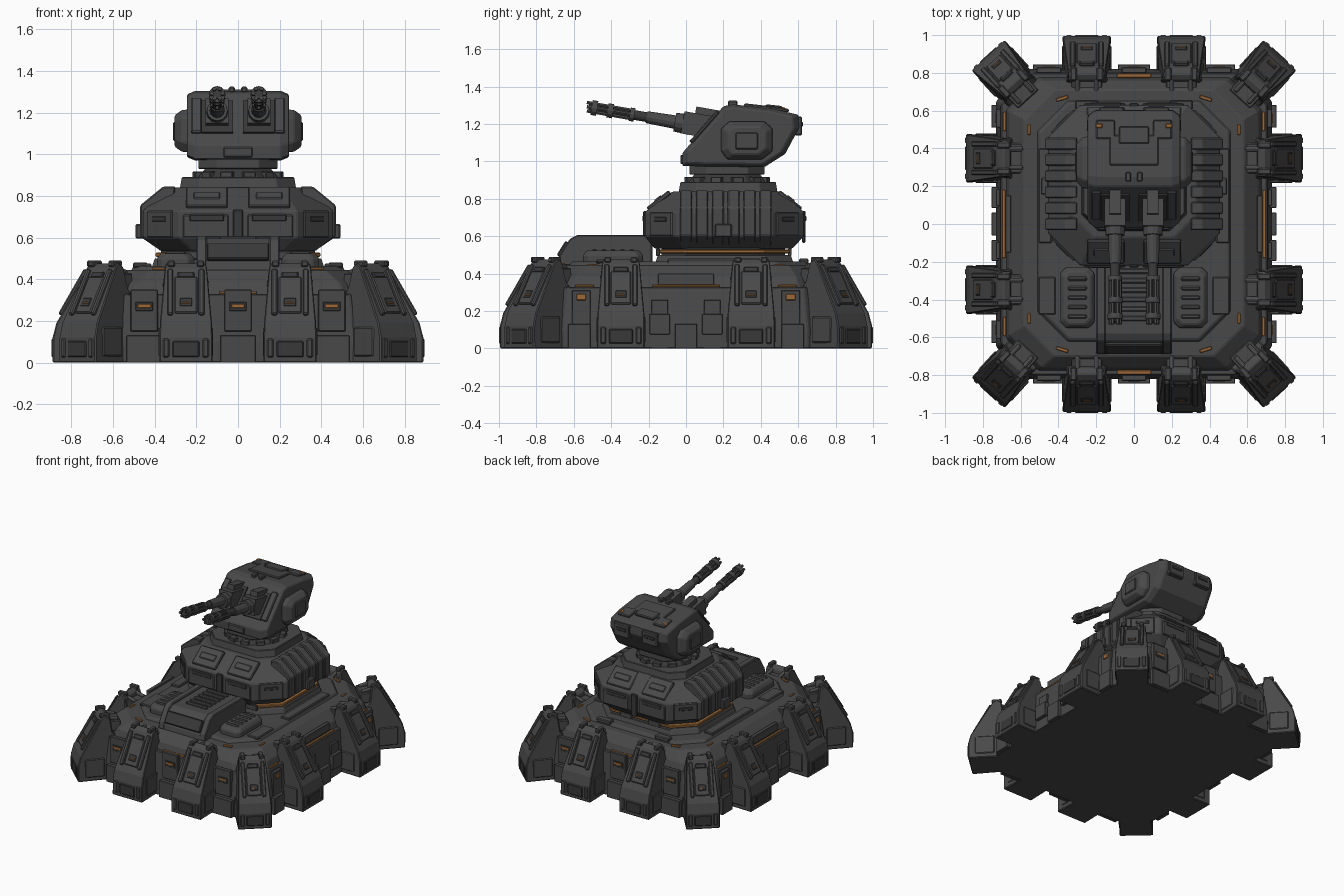
import bpy, bmesh, math
from mathutils import Matrix, Vector, Euler

# ---- materials ----
MATS = []
for n, c in (("armour grey", (0.066, 0.066, 0.066)), ("recess dark grey", (0.04, 0.04, 0.04)),
             ("amber light", (0.33, 0.14, 0.04))):
    m = bpy.data.materials.new(n)
    m.diffuse_color = (*c, 1)
    MATS.append(m)
GREY, DARK, AMBER = 0, 1, 2


class Part:
    """Collects solids into one mesh object."""
    def __init__(self):
        self.bm = bmesh.new()

    def loft(self, rings, mat=GREY):
        rs = [[self.bm.verts.new(p) for p in r] for r in rings]
        fs = [self.bm.faces.new(rs[0]), self.bm.faces.new(rs[-1])]
        n = len(rs[0])
        for a, b in zip(rs, rs[1:]):
            for i in range(n):
                j = (i + 1) % n
                fs.append(self.bm.faces.new((a[i], a[j], b[j], b[i])))
        for f in fs:
            f.material_index = mat

    def box(self, size, loc, mat=GREY, rot=(0, 0, 0)):
        M = Matrix.Translation(loc) @ Euler(rot).to_matrix().to_4x4()
        x, y, z = (s / 2 for s in size)
        self.loft([[M @ Vector((a * x, b * y, k * z)) for a, b in ((-1, -1), (1, -1), (1, 1), (-1, 1))]
                   for k in (-1, 1)], mat)

    def tube(self, p, q, r0, r1, mat=GREY, n=12):
        p, q = Vector(p), Vector(q)
        R = (q - p).to_track_quat('Z', 'Y').to_matrix()
        self.loft([[c + R @ Vector((r * math.cos(t * math.tau / n), r * math.sin(t * math.tau / n), 0))
                    for t in range(n)] for c, r in ((p, r0), (q, r1))], mat)

    def mesh(self, name):
        bmesh.ops.recalc_face_normals(self.bm, faces=self.bm.faces[:])
        me = bpy.data.meshes.new(name)
        self.bm.to_mesh(me)
        for m in MATS:
            me.materials.append(m)
        return me

    def done(self, name, bevel=0.006, me=None, M=Matrix()):
        ob = bpy.data.objects.new(name, me or self.mesh(name))
        ob.matrix_world = M
        bpy.context.collection.objects.link(ob)
        if bevel:
            b = ob.modifiers.new("edge chamfer", 'BEVEL')
            b.width, b.segments, b.limit_method = bevel, 1, 'ANGLE'
        return ob


def octa(hx, y0, y1, c, z):
    """Rectangle with cut corners, at height z."""
    return [(-hx + c, y0, z), (hx - c, y0, z), (hx, y0 + c, z), (hx, y1 - c, z),
            (hx - c, y1, z), (-hx + c, y1, z), (-hx, y1 - c, z), (-hx, y0 + c, z)]


# ---- hull: stepped walls and deck ----
p = Part()
p.loft([octa(0.73, -0.82, 0.82, 0.17, 0), octa(0.73, -0.82, 0.82, 0.17, 0.1),
        octa(0.705, -0.80, 0.80, 0.17, 0.33)])
p.loft([octa(0.685, -0.785, 0.785, 0.17, 0.3), octa(0.66, -0.76, 0.76, 0.17, 0.38),
        octa(0.58, -0.70, 0.71, 0.16, 0.445)])
p.loft([octa(0.52, -0.63, 0.66, 0.16, 0.43), octa(0.50, -0.61, 0.64, 0.16, 0.465)])
p.done("hull")

# ---- wall panels, strips and lights between the legs ----
p = Part()
for s in (-1, 1):
    for x in (0, -0.45, 0.45):
        p.box((0.13, 0.03, 0.2), (x, s * 0.815, 0.25))
        p.box((0.17, 0.03, 0.13), (x, s * 0.83, 0.065))
        p.box((0.085, 0.034, 0.045), (x, s * 0.815, 0.27), DARK)
        p.box((0.065, 0.04, 0.022), (x, s * 0.814, 0.272), AMBER)
    p.box((0.18, 0.022, 0.012), (0, s * 0.785, 0.335), AMBER)
    for y in (-0.57, 0, 0.57):
        p.box((0.03, 0.12, 0.13), (s * 0.74, y, 0.065))
    for y in (-0.14, 0.14):
        p.box((0.04, 0.09, 0.26), (s * 0.71, y, 0.13))
        p.box((0.06, 0.11, 0.11), (s * 0.725, y, 0.13))
    for y in (-0.56, 0.56):
        p.box((0.03, 0.1, 0.3), (s * 0.715, y, 0.16))
        p.box((0.03, 0.05, 0.035), (s * 0.722, y, 0.275), AMBER)
        p.box((0.016, 0.1, 0.012), (s * 0.685, y * 0.97, 0.335), AMBER)
    p.box((0.02, 0.36, 0.012), (s * 0.69, 0, 0.335), AMBER)
    p.box((0.03, 0.3, 0.06), (s * 0.665, 0, 0.37))
    for y in (-1, 1):   # deck corner lights
        p.box((0.065, 0.018, 0.012), (s * 0.38, y * 0.665, 0.451), AMBER, (0, 0, s * y * -0.3))
        p.box((0.016, 0.055, 0.012), (s * 0.555, y * 0.5, 0.446), AMBER)
p.done("wall_details", 0.003)

# ---- buttress leg (outward = +x, outer foot at x = 0), reused twelve times ----
p = Part()
prof = [(0, 0, .128), (0, .12, .128), (-.018, .19, .126), (-.17, .455, .103), (-.2, .48, .095),
        (-.235, .46, .095), (-.25, .36, .11), (-.3, .3, .11), (-.3, 0, .12)]
p.loft([[(d, s * w, z) for d, z, w in prof] for s in (-1, 1)])
A, B, tilt = Vector((-.018, 0, .19)), Vector((-.17, 0, .455)), -math.atan2(.152, .265)


def plate(t, y, w, h, th, mat):
    P = A + (B - A) * t
    p.box((th, w, h), (P.x, y, P.z), mat, (0, tilt, 0))


for s in (-1, 1):
    plate(0.55, s * 0.075, 0.028, 0.25, 0.03, GREY)       # slope rails
    p.box((0.07, 0.035, 0.03), (-0.2, s * 0.07, 0.475))   # top lugs
    p.box((0.012, 0.03, 0.09), (0, s * 0.095, 0.07))
    p.box((0.14, 0.012, 0.14), (-0.12, s * 0.125, 0.1))
    p.tube((-.22, s * .05, .45), (-.3, s * .05, .43), .016, .016, GREY, 6)
plate(0.5, 0, 0.11, 0.2, 0.02, GREY)
plate(0.86, 0, 0.08, 0.035, 0.024, DARK)
plate(0.36, 0, 0.065, 0.05, 0.026, DARK)
plate(0.34, 0, 0.045, 0.016, 0.03, AMBER)
p.box((0.012, 0.13, 0.08), (-0.001, 0, 0.065), DARK)
p.box((0.09, 0.16, 0.08), (-0.27, 0, 0.39))
leg = p.mesh("buttress_leg")
spots = []
for s in (-1, 1):
    for q in (-1, 1):
        spots.append((q * 0.25, s * 0.995, s * 90))
        spots.append((s * 0.89, q * 0.348, 0 if s > 0 else 180))
        spots.append((s * 0.772, q * 0.893, math.degrees(math.atan2(q * 0.77, s * 0.70))))
for i, (x, y, a) in enumerate(spots):
    M = Matrix.Translation((x, y, 0)) @ Matrix.Rotation(math.radians(a), 4, 'Z')
    if i % 3 == 2:
        M = M @ Matrix.Diagonal((1, 0.93, 1, 1))
    p.done("buttress_leg_%d" % (i + 1), 0.007, leg, M)

# ---- forward ramp housing and flanking deck pods ----
p = Part()
ramp = [(-.69, .43), (-.68, .48), (-.62, .575), (-.58, .595), (-.18, .595), (-.18, .43)]
p.loft([[(x, y, z) for y, z in ramp] for x in (-0.17, 0.17)])
for s in (-1, 1):
    p.loft([[(x, y, z + .012) for y, z in ramp] for x in (s * 0.15, s * 0.2)])
    r = [octa(0.09, -.55, -.23, .03, .43), octa(0.09, -.55, -.23, .03, .5), octa(0.07, -.53, -.25, .03, .525)]
    p.loft([[(x + s * 0.3, y, z) for x, y, z in k] for k in r])
    for i in range(5):
        p.box((0.1, 0.022, 0.014), (s * 0.3, -0.49 + i * 0.05, 0.526))
    p.box((0.07, 0.5, 0.03), (s * 0.47, 0.15, 0.465))     # deck side runners
    p.box((0.09, 0.2, 0.02), (s * 0.46, -0.38, 0.465))
    p.box((0.12, 0.05, 0.03), (s * 0.25, 0.63, 0.465))
p.box((0.3, 0.09, 0.03), (0, -0.655, 0.53), DARK, (math.radians(58), 0, 0))
for i in range(6):
    p.box((0.18, 0.028, 0.02), (0, -0.5 + i * 0.05, 0.598))
p.done("ramp_housing")

# ---- pedestal with amber band ----
p = Part()
p.loft([octa(.42, -.17, .58, .14, .44), octa(.40, -.15, .56, .14, .5)])
p.loft([octa(.395, -.15, .555, .14, .508), octa(.395, -.15, .555, .14, .528)], AMBER)
p.loft([octa(.37, -.13, .53, .14, .49), octa(.37, -.13, .53, .14, .56)], DARK)
for s in (-1, 1):
    p.box((0.1, 0.02, 0.04), (s * 0.22, -0.15, 0.515))    # clamps over the band
    p.box((0.1, 0.02, 0.04), (s * 0.12, 0.555, 0.515))
p.done("pedestal", 0.004)

# ---- mid body ----
p = Part()
p.loft([octa(.37, -.17, .57, .15, .535), octa(.455, -.22, .63, .17, .60),
        octa(.455, -.22, .63, .17, .73), octa(.33, -.07, .51, .12, .84)])
rib = [(.34, .55), (.39, .55), (.47, .605), (.47, .755), (.36, .845), (.3, .845)]
for s in (-1, 1):
    for y in (-0.0, 0.085, 0.17, 0.255, 0.34, 0.425):
        p.loft([[(s * x, y + k, z) for x, z in rib] for k in (-.032, .032)])
    p.box((0.04, 0.09, 0.07), (s * 0.472, 0.2, 0.63))
    # front and rear armour blocks with slot recesses
    for y, q in ((-.215, -1), (.625, 1)):
        p.box((0.22, 0.03, 0.11), (s * 0.155, y, 0.655))
        p.box((0.17, 0.03, 0.035), (s * 0.15, y + q * 0.003, 0.695), DARK)
        p.box((0.2, 0.15, 0.025), (s * 0.15, y - q * 0.07, 0.79), GREY,
              (q * -math.atan2(.11, .14), 0, 0))
        p.box((0.13, 0.05, 0.014), (s * 0.15, y - q * 0.065, 0.8), GREY, (q * -math.atan2(.11, .14), 0, 0))
        # angled corner blocks
        p.box((0.17, 0.03, 0.13), (s * 0.37, y - q * 0.088, 0.665), GREY, (0, 0, -s * q * math.pi / 4))
        p.box((0.1, 0.036, 0.03), (s * 0.37, y - q * 0.088, 0.69), DARK, (0, 0, -s * q * math.pi / 4))
for y in (-.22, .63):
    p.box((0.05, 0.02, 0.17), (0, y, 0.65), DARK)
p.done("mid_body")

# ---- turret ring and neck ----
p = Part()
p.loft([octa(.28, -.04, .49, .09, .83), octa(.27, -.03, .48, .09, .89)])
p.loft([octa(.2, .01, .43, .1, .88), octa(.15, .05, .39, .08, .94)], DARK)
p.loft([octa(.19, .02, .42, .09, .93), octa(.19, .02, .42, .09, .98)])
for i in range(12):
    t = (i + 0.5) * math.tau / 12
    p.box((0.04, 0.06, 0.035), (0.2 * math.cos(t), 0.22 + 0.21 * math.sin(t), 0.9), GREY, (0, 0, t))
p.done("turret_ring", 0.004)

# ---- turret shell ----
p = Part()
tp = [(-.02, .975), (-.02, 1.045), (.2, 1.295), (.25, 1.305), (.47, 1.28), (.6, 1.25),
      (.605, 1.18), (.53, 1.04), (.42, .97)]


def side(x, k):
    return [(x, .3 + (y - .3) * k, 1.13 + (z - 1.13) * k) for y, z in tp]


p.loft([side(-.245, .9), side(-.205, 1), side(.205, 1), side(.245, .9)])
pod = [(.2, 1.06), (.23, 1.02), (.4, 1.02), (.45, 1.06), (.45, 1.17), (.41, 1.205), (.24, 1.205), (.2, 1.17)]
for s in (-1, 1):
    p.loft([[(s * x, .325 + (y - .325) * k, 1.11 + (z - 1.11) * k) for y, z in pod]
            for x, k in ((.22, 1.12), (.27, 1.08), (.305, .8))])
    p.box((0.02, 0.12, 0.09), (s * 0.303, 0.325, 1.11))
    p.box((0.1, 0.1, 0.02), (s * 0.15, 0.5, 1.278), GREY, (-.15, 0, 0))
    p.box((0.04, 0.025, 0.012), (s * 0.185, 0.52, 1.284), AMBER, (-.15, 0, 0))
    p.box((0.05, 0.22, 0.02), (s * 0.2, 0.1, 1.185), GREY, (math.atan2(.25, .22), 0, 0))
    p.box((0.13, 0.04, 0.1), (s * 0.12, 0.6, 1.19))       # rear blocks
    p.box((0.09, 0.045, 0.03), (s * 0.12, 0.602, 1.2), DARK)
    p.box((0.03, 0.05, 0.03), (s * 0.03, 0.25, 1.31))
p.box((0.26, 0.16, 0.02), (0, 0.39, 1.292), GREY, (-.115, 0, 0))
p.box((0.16, 0.09, 0.02), (0, 0.47, 1.291), GREY, (-.115, 0, 0))
p.box((0.14, 0.02, 0.05), (0, -0.02, 1.01))
p.done("turret")

# ---- twin rotary guns ----
for s, label in ((-1, "left"), (1, "right")):
    p = Part()
    x = s * 0.1
    at = lambda y: (x, y, 1.2 - y * 0.175)
    p.box((0.15, 0.2, 0.016), (x, 0.09, 1.178), DARK, (math.atan2(.25, .22), 0, 0))
    p.box((0.11, 0.22, 0.12), (x, 0.09, 1.19), GREY, (-.175, 0, 0))
    p.box((0.06, 0.16, 0.05), (x, 0.13, 1.255), GREY, (-.175, 0, 0))
    for a, b, r, q, m in ((0.02, -.06, .055, .05, 0), (-.06, -.21, .036, .032, 0), (-.2, -.3, .026, .026, 1),
                          (-.275, -.3, .036, .036, 0), (-.3, -.52, .022, .022, 1),
                          (-.39, -.42, .038, .038, 0), (-.475, -.505, .04, .04, 0)):
        p.tube(at(a), at(b), r, q, m)
    for i in range(6):
        o = Vector((math.cos(i * math.pi / 3), 0, math.sin(i * math.pi / 3))) * 0.026
        p.tube(Vector(at(-.28)) + o, Vector(at(-.53)) + o, .01, .01, GREY, 6)
    p.done("gun_" + label, 0)
